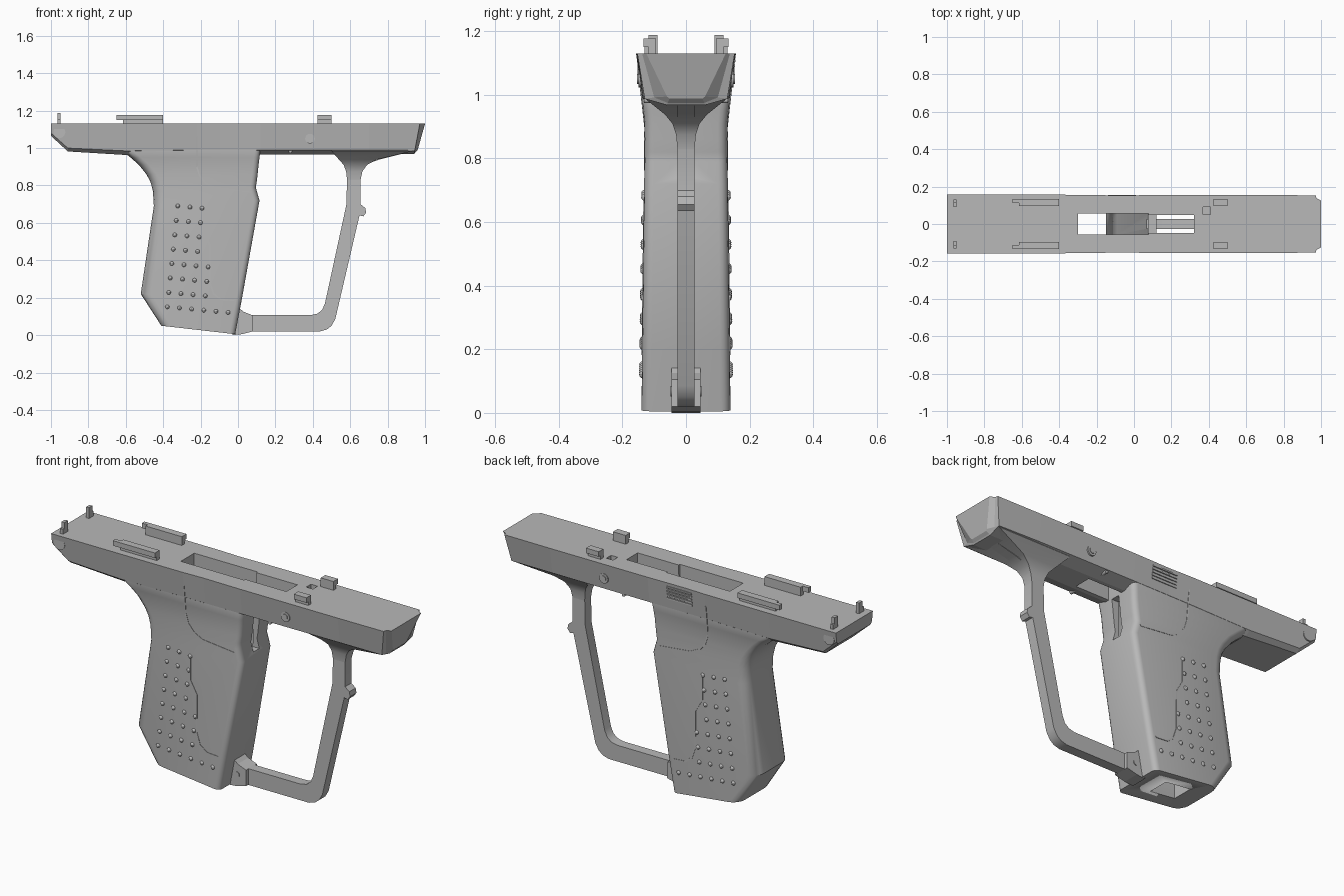
import bpy, bmesh, math
from mathutils import Vector

if "Cube" in bpy.data.objects:
    bpy.data.objects.remove(bpy.data.objects["Cube"], do_unlink=True)

grey = bpy.data.materials.new("mid grey")
grey.use_nodes = True
grey.diffuse_color = (0.48, 0.48, 0.48, 1)
grey.node_tree.nodes["Principled BSDF"].inputs["Base Color"].default_value = grey.diffuse_color

TOP = 1.13


def finish(bm, name, smooth=True):
    bmesh.ops.recalc_face_normals(bm, faces=bm.faces)
    mesh = bpy.data.meshes.new(name)
    bm.to_mesh(mesh)
    bm.free()
    mesh.materials.append(grey)
    ob = bpy.data.objects.new(name, mesh)
    bpy.context.collection.objects.link(ob)
    if smooth:
        activate(ob)
        bpy.ops.object.shade_smooth_by_angle(angle=math.radians(32))
    return ob


def activate(ob):
    bpy.ops.object.select_all(action='DESELECT')
    ob.select_set(True)
    bpy.context.view_layer.objects.active = ob


def loft(name, rings, smooth=True):
    """Skin a list of equal-length rings and cap both ends."""
    bm = bmesh.new()
    vs = [[bm.verts.new(p) for p in r] for r in rings]
    n = len(rings[0])
    for a, b in zip(vs, vs[1:]):
        for i in range(n):
            j = (i + 1) % n
            bm.faces.new((a[i], a[j], b[j], b[i]))
    bm.faces.new(vs[0])
    bm.faces.new(vs[-1])
    return finish(bm, name, smooth)


def prism(name, outline, y0, y1, smooth=True):
    """Extrude an x-z outline from y0 to y1."""
    return loft(name, [[(x, y, z) for x, z in outline] for y in (y0, y1)], smooth)


def box(name, x0, x1, y0, y1, z0, z1):
    return prism(name, [(x0, z0), (x1, z0), (x1, z1), (x0, z1)], y0, y1, False)


def disc(name, x, z, r, y0, y1):
    ring = [(x + r * math.cos(i * math.tau / 20), z + r * math.sin(i * math.tau / 20)) for i in range(20)]
    return prism(name, ring, y0, y1)


def cut(ob, *cutters):
    for c in cutters:
        mod = ob.modifiers.new("cut", 'BOOLEAN')
        mod.object = c
        mod.solver = 'EXACT'
        activate(ob)
        bpy.ops.object.modifier_apply(modifier=mod.name)


def side(z):
    """Half width of the body at a height."""
    if z < 0.9:
        return 0.14 - 0.012 * z
    if z < 0.99:
        return 0.129 + (z - 0.9) * 0.1
    return 0.138 + (z - 0.99) * 0.13


# Upper frame, lofted along x with a leaning nose
def frame_ring(x, lean, wt, wm, zm, wb, zb):
    half = [(wt, TOP), (wm, zm), (wb, zb)]
    pts = half + [(-w, z) for w, z in reversed(half)]
    return [(x - lean * (TOP - z) / 0.16, w, z) for w, z in pts]


frame = loft("upper_frame", [frame_ring(*r) for r in [
    (-1, 0, .157, .15, 1.08, .14, 1.065),
    (-.91, 0, .157, .139, 1.0, .115, .982),
    (-.6, 0, .157, .138, .985, .11, .963),
    (-.22, 0, .156, .138, .99, .11, .965),
    (-.1, 0, .152, .138, .99, .1, .965),
    (.12, 0, .155, .138, .99, .07, .965),
    (.7, 0, .155, .135, .99, .065, .965),
    (.972, .03, .153, .13, .988, .06, .968),
    (.975, .03, .138, .1, .992, .058, .975),
    (1.0, .045, .125, .06, .995, .052, .988)]], False)


# Grip, lofted upward with rounded corners
def grip_ring(xb, zb, xf, zf, w=None):
    w = w or side((zb + zf) / 2)
    L = xf - xb
    pts = []
    for sx, sy, r in ((1, 1, .03), (0, 1, .055), (0, -1, .055), (1, -1, .03)):
        arc = []
        for i in range(5):
            a = i * math.pi / 8
            px = (L - r + r * math.cos(a)) if sx else (r - r * math.cos(a))
            arc.append((px, sy * (w - r + r * math.sin(a))))
        if (sx == 0) == (sy > 0):
            arc.reverse()
        pts += arc
    return [(xb + u, y, zb + (zf - zb) * u / L) for u, y in pts]


grip = loft("grip", [grip_ring(*r) for r in [
    (-.41, .05, -.015, .005), (-.52, .22, .022, .2), (-.45, .69, .115, .72),
    (-.455, .77, .095, .79), (-.468, .82, .1, .82), (-.49, .86, .105, .86),
    (-.53, .91, .11, .91), (-.575, .95, .115, .95), (-.62, .985, .12, .985),
    (-.62, 1.04, .12, 1.04, .13)]])

# Openings in frame and grip
well = prism("well_cutter", [(-.3, 1.3), (.08, 1.3), (.07, .75), (-.09, .2), (-.19, -.1), (-.3, -.1)], -.057, .057)
slot = box("slot_cutter", .05, .32, -.047, .047, .8, 1.3)
groove = box("groove_cutter", .03, .2, -.025, .025, .74, .96)
port = prism("port_cutter", [(.37, 1.0), (.41, 1.0), (.41, 1.3), (.37, 1.3)], .05, .09)
cut(frame, well, slot, port)
cut(grip, well, groove)
for c in (well, slot, groove, port):
    bpy.data.objects.remove(c, do_unlink=True)

# Front guard bow
prism("guard_bow", [
    (.0, .02), (.44, .02), (.475, .03), (.5, .05), (.52, .085), (.645, .62), (.65, .64),
    (.67, .635), (.685, .655), (.68, .68), (.655, .7), (.655, .85), (.67, .89), (.7, .92),
    (.76, .94), (.9, .975), (.5, .975), (.545, .945), (.575, .9), (.583, .85), (.58, .7),
    (.465, .17), (.45, .135), (.425, .115), (.39, .107), (.0, .107)], -.027, .027)

# Flared root joining the guard to the frame
loft("guard_root", [
    [(x0, -w, z), (x1, -w, z), (x1, w, z), (x0, w, z)]
    for x0, x1, w, z in [
        (.583, .655, .027, .83), (.578, .665, .031, .875), (.565, .69, .043, .91),
        (.54, .74, .066, .938), (.5, .94, .125, .985), (.5, .94, .125, 1.0)]])

# Lower lug with its pin
prism("guard_lug", [(-.03, .0), (.02, .005), (.08, .02), (.08, .105), (.03, .125), (.0, .15), (-.03, .15)],
      -.045, .045, False)
disc("lug_pin", .025, .068, .016, -.049, .049)

for s, tag in ((1, "left"), (-1, "right")):
    def span(a, b):
        return sorted((s * a, s * b))

    # Rails and posts on the deck
    for part, x0, x1 in (("rear_rail", -.65, -.4), ("front_rail", .425, .5)):
        box(f"{part}_wall_{tag}", x0 + (.035 if part == "rear_rail" else 0), x1, *span(.095, .118), TOP - .01, 1.177)
        box(f"{part}_lip_{tag}", x0, x1, *span(.112, .134), 1.15, 1.177)
    box(f"rear_post_{tag}", -.965, -.948, *span(.09, .118), TOP - .01, 1.188)
    box(f"rear_post_foot_{tag}", -.965, -.948, *span(.112, .13), TOP - .01, 1.155)

    # Round side fittings
    disc(f"rear_disc_{tag}", -.955, 1.085, .032, *span(.13, .153))
    disc(f"side_pin_{tag}", .385, 1.05, .026, *span(.12, .15))
    disc(f"side_pin_core_{tag}", .385, 1.05, .015, *span(.12, .154))
    disc(f"small_pin_{tag}", .28, .983, .009, *span(.05, .132))

    # Grip studs in slanted rows
    bm = bmesh.new()
    for row, count in enumerate((3, 3, 3, 3, 4, 4, 4, 6)):
        z = .69 - .077 * row
        for col in range(count):
            zz = z - .006 * col
            made = bmesh.ops.create_uvsphere(bm, u_segments=10, v_segments=6, radius=.012)
            bmesh.ops.translate(bm, verts=made["verts"],
                                vec=Vector((-.322 - .008 * row + .065 * col, s * (side(zz) - .003), zz)))
    finish(bm, f"grip_studs_{tag}")

    # Panel seams as thin strips
    seams = {
        "upper_seam": [(-.22, 1.06), (-.22, .9), (-.205, .85), (-.17, .81), (-.12, .785), (.07, .765)],
        "lower_seam": [(-.19, .67), (-.19, .55), (-.15, .48), (-.15, .28), (-.13, .22), (-.09, .19), (-.02, .185)]}
    for name, path in seams.items():
        t = .003
        loft(f"{name}_{tag}", [
            [(x - t, s * (side(z) - .004), z - t), (x + t, s * (side(z) - .004), z + t),
             (x + t, s * (side(z) + .002), z + t), (x - t, s * (side(z) + .002), z - t)]
            for x, z in path], False)

# Ribbed patch on the left side
for i in range(5):
    z = 1.04 + .016 * i
    box(f"side_rib_{i + 1}", -.14, .01, side(z) - .02, side(z) + .003, z, z + .008)
